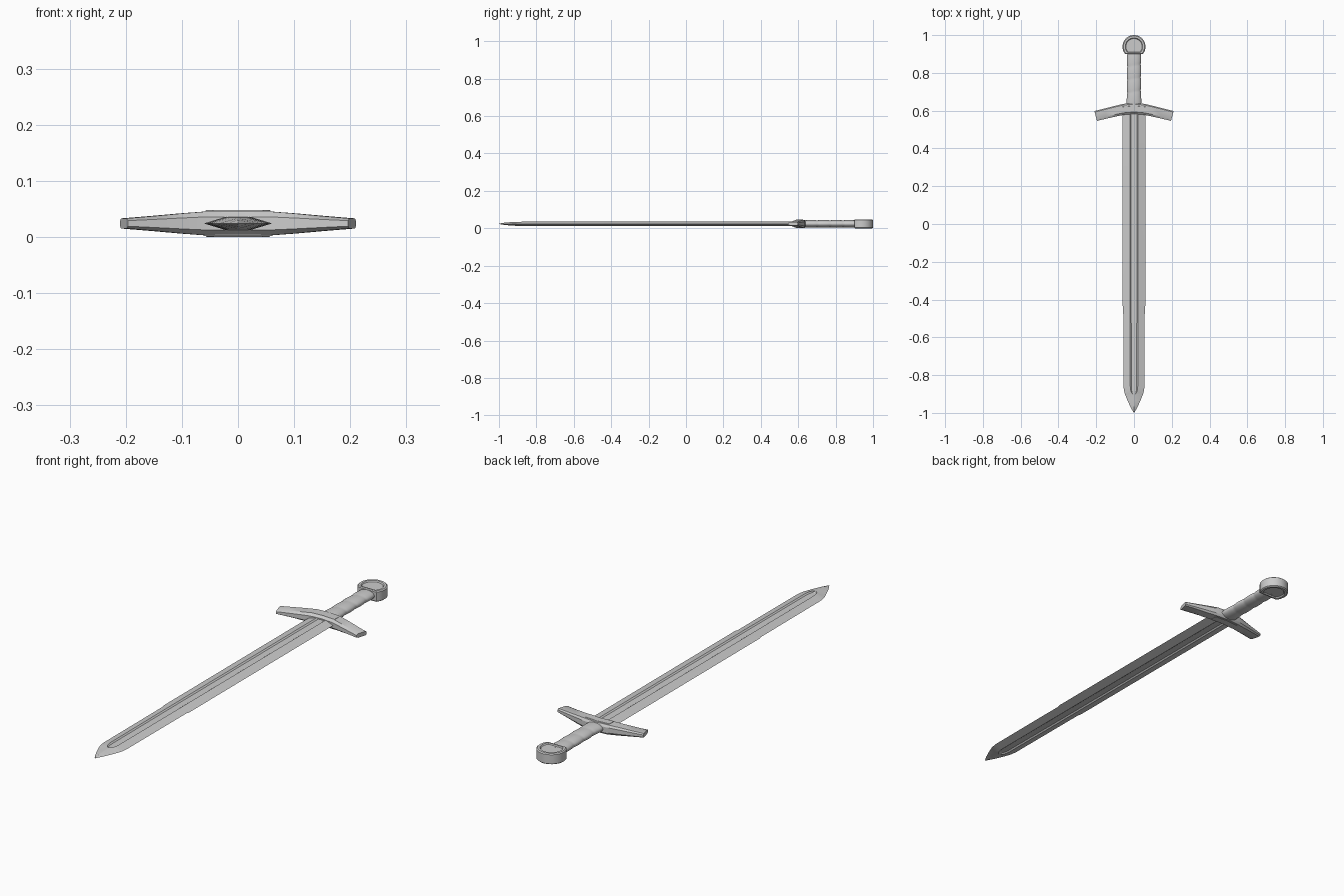
import bpy, bmesh, math

if "Cube" in bpy.data.objects:
    bpy.data.objects.remove(bpy.data.objects["Cube"])

MID = 0.024  # height of the sword's centre plane


def finish(name, bm, angle=30):
    bmesh.ops.remove_doubles(bm, verts=bm.verts, dist=0.00001)
    bmesh.ops.recalc_face_normals(bm, faces=bm.faces)
    me = bpy.data.meshes.new(name)
    bm.to_mesh(me)
    bm.free()
    ob = bpy.data.objects.new(name, me)
    bpy.context.collection.objects.link(ob)
    bpy.ops.object.select_all(action='DESELECT')
    ob.select_set(True)
    bpy.context.view_layer.objects.active = ob
    bpy.ops.object.shade_smooth_by_angle(angle=math.radians(angle))
    return ob


def loft(name, rings, angle=30):
    bm = bmesh.new()
    loops = [[bm.verts.new(p) for p in r] for r in rings]
    n = len(loops[0])
    for a, b in zip(loops, loops[1:]):
        for i in range(n):
            j = (i + 1) % n
            bm.faces.new((a[i], a[j], b[j], b[i]))
    bm.faces.new(loops[0])
    bm.faces.new(loops[-1])
    return finish(name, bm, angle)


# Blade: bevelled section with a fuller on each face (y, half width, half thickness, fuller width)
stations = [(0.61, 0.061, 0.012, 0.021), (-0.43, 0.061, 0.012, 0.021),
            (-0.44, 0.057, 0.012, 0.021), (-0.86, 0.056, 0.0115, 0.020),
            (-0.88, 0.053, 0.011, 0.018), (-0.895, 0.050, 0.011, 0.013),
            (-0.905, 0.046, 0.011, 0.002), (-0.935, 0.034, 0.009, 0.002),
            (-0.97, 0.018, 0.006, 0.001), (-0.99, 0.007, 0.003, 0.0005),
            (-1.0, 0.0006, 0.0006, 0.0001)]
rings = []
for y, w, t, f in stations:
    d = 0.005 if f > 0.01 else 0
    top = [(w, 0), (f, t), (f * 0.7, t - d), (-f * 0.7, t - d), (-f, t)]
    sec = top + [(-x, -z) for x, z in top]
    rings.append([(x, y, MID + z) for x, z in sec])
loft("blade", rings, 15)

# Crossguard: swept towards the blade and tapering to its ends
half = [(0.0, 0.612, 0.029, 0.0215), (0.055, 0.607, 0.029, 0.0215),
        (0.10, 0.597, 0.028, 0.018), (0.15, 0.585, 0.027, 0.0135),
        (0.203, 0.572, 0.026, 0.009)]
path = [(-x, y, w, h) for x, y, w, h in reversed(half[1:])] + half
rings = []
for x, y, w, h in path:
    lean = 0.007 * x / 0.203
    sec = [(w, 0.55), (w * 0.78, 1), (-w * 0.62, 1), (-w, 0.55)]
    sec += [(a, -b) for a, b in reversed(sec)]
    rings.append([(x + lean * a / w, y + a, MID + b * h) for a, b in sec])
loft("crossguard", rings)

# Raised collars on the middle of the guard, above and below
for name, s in (("upper_guard_plate", 1), ("lower_guard_plate", -1)):
    loft(name, [[(x, 0.609 + dy - 0.08 * abs(x), MID + s * z)
                 for dy, z in ((-0.018, 0.018), (-0.016, 0.0225), (0.016, 0.0225), (0.020, 0.018))]
                for x in (-0.06, 0, 0.06)])

# Grip: flattened handle with a slanted wavy binding
rings = []
for k in range(49):
    y = 0.62 + 0.30 * k / 48
    flare = 0.005 * max(0, (0.67 - y) / 0.05)
    ring = []
    for i in range(24):
        a = 2 * math.pi * i / 24
        phase = (y - 0.70) / 0.069 - 0.1 * math.cos(a)
        wave = abs(math.sin(math.pi * phase)) ** 0.6
        s = 0.91 + 0.09 * wave
        ring.append(((0.038 * s + flare) * math.cos(a), y, MID + 0.020 * s * math.sin(a)))
    rings.append(ring)
loft("grip", rings, 40)

# Pommel: thick disc cut flat at the grip, with recessed faces
R, CY = 0.061, 0.939
start = math.radians(-40)
sweep = math.radians(260)
outline = [(R * math.cos(start + sweep * i / 28), CY + R * math.sin(start + sweep * i / 28))
           for i in range(29)]


def scaled(s, z):
    return [(x * s, CY + (y - CY) * s, MID + z) for x, y in outline]


layers = [(0.70, 0.019), (0.76, 0.024), (0.92, 0.024), (1.0, 0.020)]
layers += [(s, -z) for s, z in reversed(layers)]
loft("pommel", [scaled(s, z) for s, z in layers])
